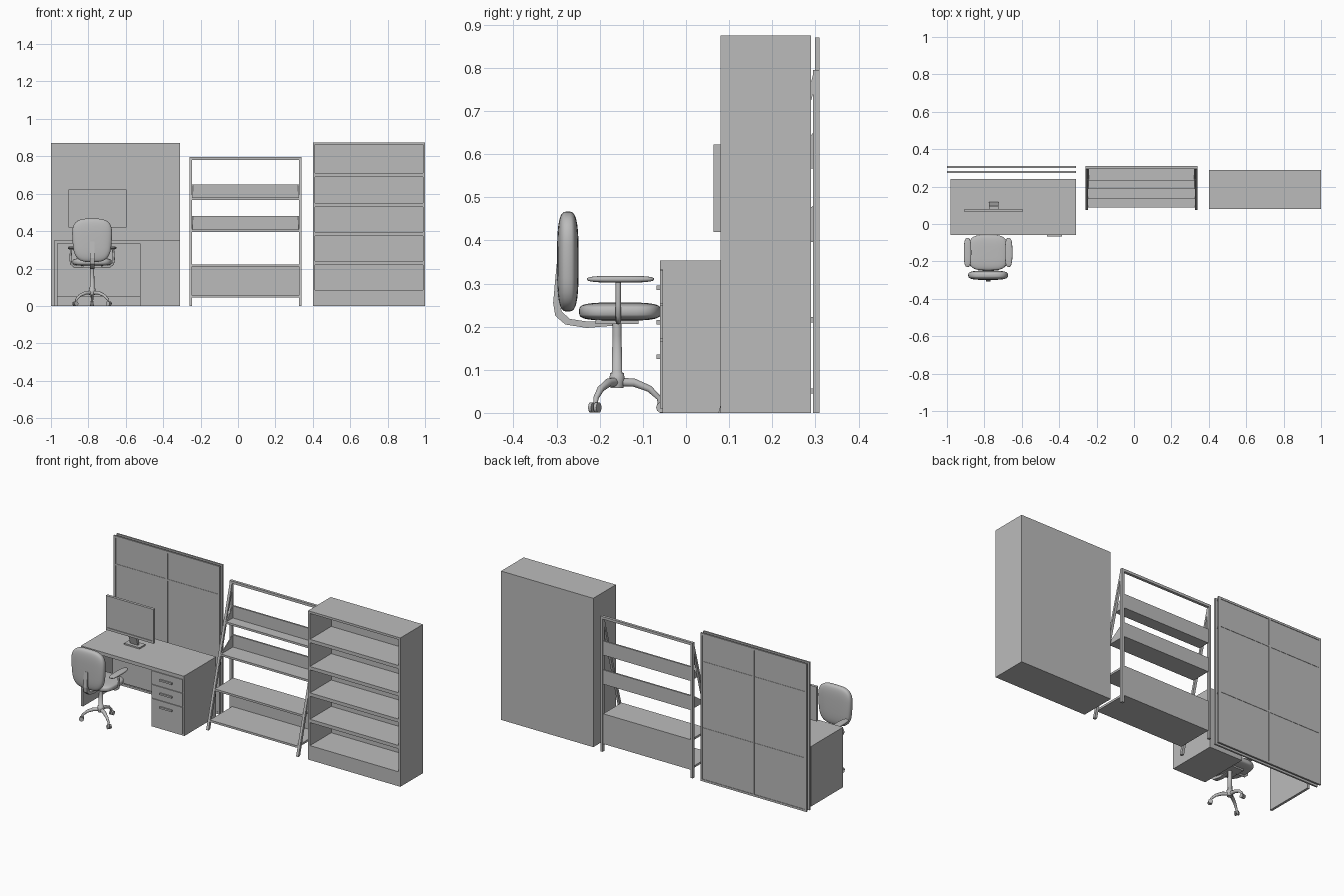
import bpy, bmesh, math
from mathutils import Vector

cube = bpy.data.objects.get("Cube")
if cube:
    bpy.data.objects.remove(cube)

grey = bpy.data.materials.new("plain_grey")
grey.use_nodes = True
COLOUR = (0.5, 0.5, 0.5, 1)
grey.diffuse_color = COLOUR
for node in grey.node_tree.nodes:
    if node.type == 'BSDF_PRINCIPLED':
        node.inputs["Base Color"].default_value = COLOUR


def finish(name, bm, smooth=False):
    bmesh.ops.recalc_face_normals(bm, faces=bm.faces)
    mesh = bpy.data.meshes.new(name)
    for f in bm.faces:
        f.smooth = smooth
    bm.to_mesh(mesh)
    bm.free()
    mesh.materials.append(grey)
    ob = bpy.data.objects.new(name, mesh)
    bpy.context.collection.objects.link(ob)
    return ob


def boxes(name, *spans):
    """One object from boxes given as (x0, x1, y0, y1, z0, z1)."""
    bm = bmesh.new()
    for x0, x1, y0, y1, z0, z1 in spans:
        made = bmesh.ops.create_cube(bm, size=1)["verts"]
        for v in made:
            v.co = (x1 if v.co.x > 0 else x0, y1 if v.co.y > 0 else y0, z1 if v.co.z > 0 else z0)
    return finish(name, bm)


def side_profile(name, points, x0, x1):
    """Outline in the y-z plane, pulled along x."""
    bm = bmesh.new()
    face = bm.faces.new([bm.verts.new((x0, y, z)) for y, z in points])
    made = bmesh.ops.extrude_face_region(bm, geom=[face])["geom"]
    bmesh.ops.translate(bm, vec=(x1 - x0, 0, 0), verts=[v for v in made if isinstance(v, bmesh.types.BMVert)])
    return finish(name, bm)


def cushion(name, centre, half, power=0.55, taper=0):
    """Soft rounded block; taper narrows it towards the bottom."""
    bm = bmesh.new()
    bmesh.ops.create_uvsphere(bm, u_segments=32, v_segments=20, radius=1)
    for v in bm.verts:
        c = [math.copysign(abs(a) ** power, a) for a in v.co]
        c[0] *= 1 + taper * c[2]
        v.co = [m + h * a for m, h, a in zip(centre, half, c)]
    return finish(name, bm, True)


def tube(name, path, radius):
    """Round tube through points given as (position, radius scale)."""
    curve = bpy.data.curves.new(name, 'CURVE')
    curve.dimensions = '3D'
    curve.bevel_depth = radius
    curve.bevel_resolution = 3
    curve.use_fill_caps = True
    spline = curve.splines.new('POLY')
    spline.points.add(len(path) - 1)
    for p, (co, scale) in zip(spline.points, path):
        p.co = (*co, 1)
        p.radius = scale
    curve.materials.append(grey)
    ob = bpy.data.objects.new(name, curve)
    bpy.context.collection.objects.link(ob)


# Bookcase
T = 0.012
L, R, F, B, H = 0.4, 1.0, 0.08, 0.29, 0.875
boxes("bookcase_sides", (L, L + T, F, B, 0, H), (R - T, R, F, B, 0, H))
boxes("bookcase_back", (L + T, R - T, B - T, B, 0, H))
boxes("bookcase_top", (L + T, R - T, F, B - T, 0.862, H))
boxes("bookcase_shelves", *[(L + T, R - T, F, B - T, z - 0.02, z) for z in (0.24, 0.395, 0.55, 0.71)])
boxes("bookcase_plinth", (L + T, R - T, F, B - T, 0, 0.085))

# Desk with drawer unit
boxes("desk_top", (-0.98, -0.31, -0.06, 0.24, 0.333, 0.353))
boxes("desk_left_end", (-0.98, -0.966, -0.06, 0.24, 0, 0.333))
boxes("desk_back_panel", (-0.966, -0.525, 0.215, 0.228, 0.05, 0.333))
boxes("drawer_unit", (-0.525, -0.31, -0.055, 0.24, 0, 0.333))
boxes("drawer_fronts", *[(-0.522, -0.32, -0.06, -0.055, a, b)
                         for a, b in ((0.01, 0.167), (0.172, 0.249), (0.254, 0.33))])
boxes("drawer_handles", *[(-0.465, -0.385, -0.068, -0.06, z - 0.005, z + 0.005) for z in (0.13, 0.21, 0.29)])

# Monitor
boxes("monitor_body", (-0.905, -0.595, 0.068, 0.08, 0.42, 0.622))
boxes("monitor_bezel", (-0.905, -0.595, 0.064, 0.068, 0.612, 0.622), (-0.905, -0.595, 0.064, 0.068, 0.42, 0.434),
      (-0.905, -0.895, 0.064, 0.068, 0.434, 0.612), (-0.605, -0.595, 0.064, 0.068, 0.434, 0.612))
side_profile("monitor_neck", [(0.08, 0.5), (0.08, 0.44), (0.105, 0.36), (0.118, 0.36), (0.095, 0.5)], -0.775, -0.725)
boxes("monitor_foot", (-0.8, -0.7, 0.085, 0.14, 0.353, 0.361))

# Two framed screens behind the desk
for name, y in (("front_screen", 0.273), ("rear_screen", 0.299)):
    l, r, top, w = -1, -0.31, 0.87, 0.012
    boxes(name + "_panel", (l, r, y + 0.003, y + 0.007, 0, top))
    boxes(name + "_frame",
          (l, l + w, y, y + 0.01, 0, top), (r - w, r, y, y + 0.01, 0, top),
          (l + w, r - w, y, y + 0.01, 0, w), (l + w, r - w, y, y + 0.01, top - w, top),
          (-0.66, -0.65, y, y + 0.01, w, top - w),
          *[(l + w, r - w, y + 0.001, y + 0.009, z - 0.005, z + 0.005) for z in (0.31, 0.7)])


# Leaning ladder shelf
def lean(z):
    return 0.075 + 0.28 * z


for side, x in (("right", -0.26), ("left", 0.325)):
    side_profile(side + "_leaning_leg",
                 [(lean(0), 0), (lean(0) + 0.016, 0), (lean(0.795) + 0.012, 0.795), (lean(0.795), 0.795)], x, x + 0.015)
    boxes(side + "_upright_leg", (x, x + 0.015, 0.294, 0.31, 0, 0.795))
boxes("ladder_top_bar", (-0.245, 0.325, 0.294, 0.31, 0.78, 0.795))
for name, z in (("lowest", 0.045), ("lower", 0.21), ("middle", 0.396), ("upper", 0.567)):
    boxes(name + "_ladder_shelf", (-0.245, 0.325, lean(z), 0.305, z, z + 0.012))
for name, z0, z1 in (("lower", 0.057, 0.21), ("middle", 0.408, 0.48), ("upper", 0.579, 0.65)):
    boxes(name + "_ladder_back", (-0.245, 0.325, 0.295, 0.305, z0, z1))
    if name != "lower":
        for x in (-0.245, 0.32):
            side_profile(name + "_shelf_bracket", [(lean(z0), z0), (0.295, z0), (0.295, z1)], x, x + 0.005)

# Office chair
CX, CY = -0.78, -0.16
cushion("chair_seat", (CX, -0.153, 0.235), (0.105, 0.095, 0.021))
cushion("chair_backrest", (CX, -0.274, 0.351), (0.105, 0.025, 0.116), 0.6, 0.07)
boxes("seat_plate", (CX - 0.05, CX + 0.05, CY - 0.05, CY + 0.05, 0.206, 0.22))
side_profile("back_support", [(-0.17, 0.212), (-0.17, 0.202), (-0.23, 0.197), (-0.28, 0.205), (-0.303, 0.225),
                              (-0.308, 0.255), (-0.3, 0.345), (-0.288, 0.345), (-0.294, 0.26),
                              (-0.288, 0.235), (-0.27, 0.218), (-0.23, 0.212)], CX - 0.012, CX + 0.012)
for side, s in (("right", -1), ("left", 1)):
    cushion(side + "_armrest", (CX + s * 0.11, -0.152, 0.31), (0.02, 0.078, 0.008), 0.7)
    tube(side + "_arm_support", [((CX + s * a, CY + 0.003, z), 1) for a, z in
                                 ((0.04, 0.211), (0.095, 0.211), (0.112, 0.225), (0.116, 0.25), (0.112, 0.306))], 0.006)
tube("chair_column", [((CX, CY, z), r) for z, r in
                      ((0.058, 0.9), (0.075, 1.1), (0.092, 1), (0.094, 0.75), (0.18, 0.65), (0.215, 0.65))], 0.017)

# Three-armed base on castors
for i in range(3):
    a = math.radians(90 + 120 * i)
    d = Vector((math.cos(a), math.sin(a), 0))
    hub = Vector((CX, CY, 0))

    def at(r, z):
        return hub + d * r + Vector((0, 0, z))

    tube("base_arm", [(at(r, z), s) for r, z, s in
                      ((0.0, 0.072, 1.2), (0.04, 0.07, 1.1), (0.075, 0.056, 0.9), (0.098, 0.034, 0.7), (0.1, 0.014, 0.5))], 0.009)
    across = Vector((-d.y, d.x, 0))
    for s in (-1, 1):
        tube("castor_wheel", [(at(0.103, 0.0125) + across * s * t, 1) for t in (0.003, 0.011)], 0.0125)
